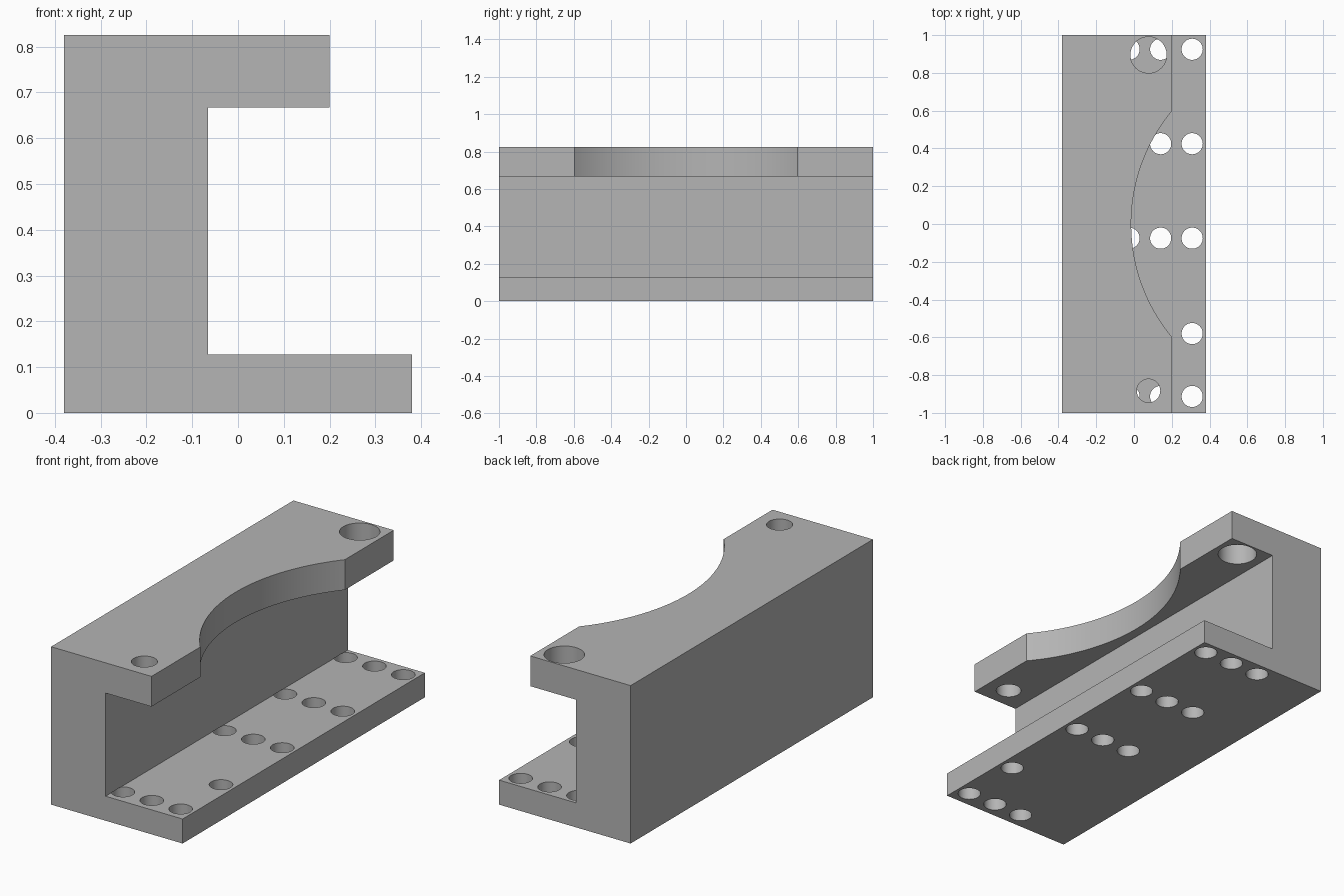
import bpy
import bmesh
from mathutils import Matrix

cube = bpy.data.objects.get("Cube")
if cube:
    bpy.data.objects.remove(cube, do_unlink=True)

LEFT, RIGHT, LIP, WALL = -0.38, 0.38, 0.20, -0.065
FLOOR, UNDER, TOP = 0.128, 0.667, 0.825

grey = bpy.data.materials.new("plain grey")
grey.use_nodes = True
colour = (0.46, 0.46, 0.46, 1)
grey.diffuse_color = colour
grey.node_tree.nodes["Principled BSDF"].inputs["Base Color"].default_value = colour


def make_object(name, bm):
    bmesh.ops.recalc_face_normals(bm, faces=bm.faces)
    mesh = bpy.data.meshes.new(name)
    bm.to_mesh(mesh)
    bm.free()
    mesh.materials.append(grey)
    obj = bpy.data.objects.new(name, mesh)
    bpy.context.collection.objects.link(obj)
    return obj


def add_cylinder(bm, x, y, radius, low, high, sides=48):
    bmesh.ops.create_cone(bm, cap_ends=True, segments=sides, radius1=radius,
                          radius2=radius, depth=high - low,
                          matrix=Matrix.Translation((x, y, (low + high) / 2)))


# C-shaped bracket, extruded from its end profile
profile = [(LEFT, 0), (RIGHT, 0), (RIGHT, FLOOR), (WALL, FLOOR),
           (WALL, UNDER), (LIP, UNDER), (LIP, TOP), (LEFT, TOP)]
bm = bmesh.new()
end = bm.faces.new([bm.verts.new((x, -1, z)) for x, z in profile])
sweep = bmesh.ops.extrude_face_region(bm, geom=[end], use_keep_orig=True)
verts = [v for v in sweep["geom"] if isinstance(v, bmesh.types.BMVert)]
bmesh.ops.translate(bm, verts=verts, vec=(0, 2, 0))
bracket = make_object("channel_bracket", bm)

# Base plate holes: four full rows and one single hole
bm = bmesh.new()
columns = (-0.026, 0.141, 0.308)
holes = [(x, y) for y in (-0.913, -0.075, 0.425, 0.925) for x in columns]
holes.append((columns[-1], -0.58))
for x, y in holes:
    add_cylinder(bm, x, y, 0.056, -0.1, FLOOR + 0.0004)

# Upper flange holes and the wide curved cutout
add_cylinder(bm, 0.077, -0.883, 0.062, 0.6, 0.9)
add_cylinder(bm, 0.077, 0.895, 0.096, 0.6, 0.9)
add_cylinder(bm, 0.921, 0, 0.936, 0.6, 0.9, 192)
cutter = make_object("hole_cutter", bm)
cutter.hide_render = True

# Cut, then shade the curved walls smooth
cut = bracket.modifiers.new("Holes", "BOOLEAN")
cut.operation = "DIFFERENCE"
cut.solver = "EXACT"
cut.object = cutter
bpy.ops.object.select_all(action="DESELECT")
bpy.context.view_layer.objects.active = bracket
bracket.select_set(True)
bpy.ops.object.modifier_apply(modifier=cut.name)
bpy.data.objects.remove(cutter, do_unlink=True)
bpy.ops.object.shade_smooth_by_angle()
